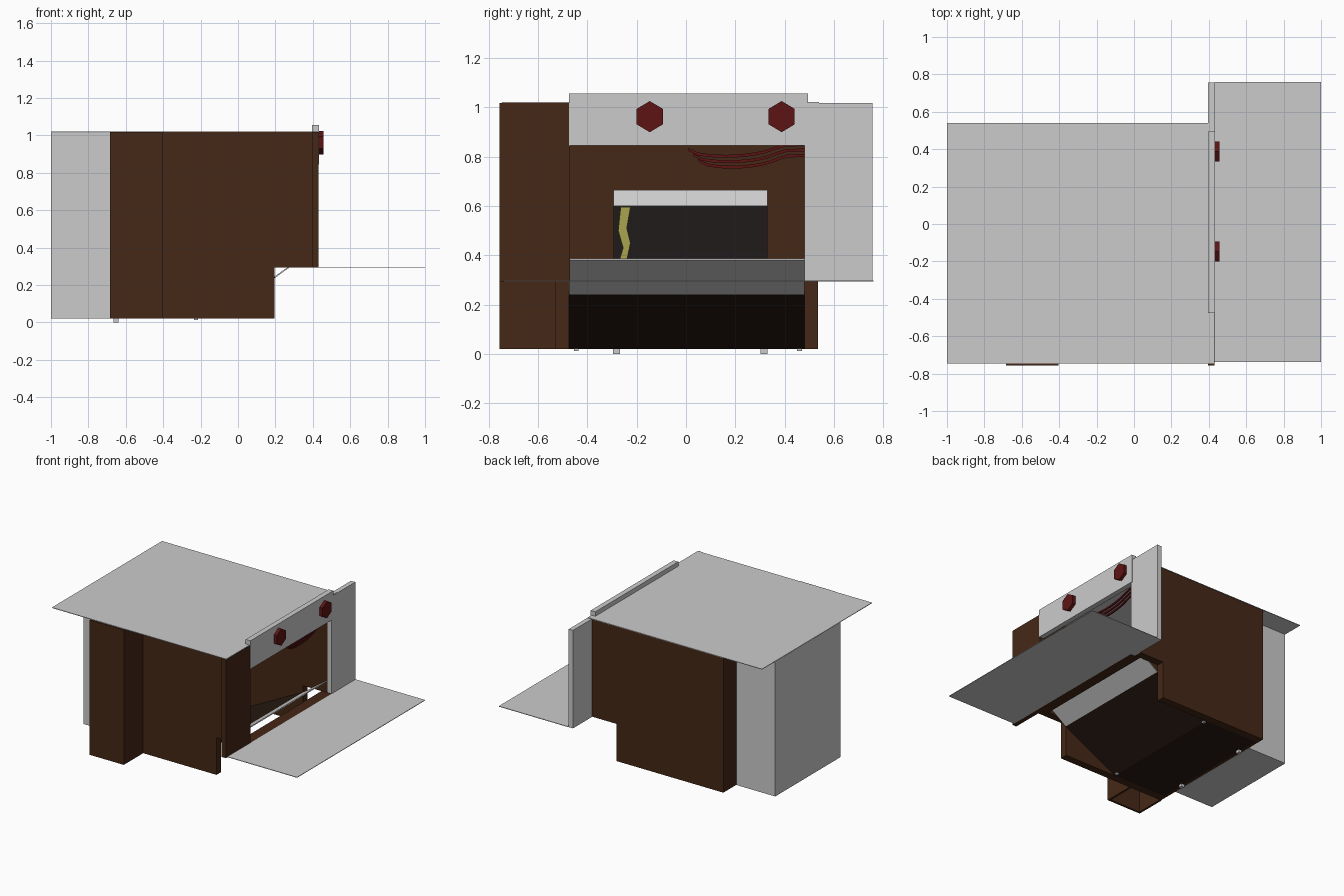
import bpy, bmesh, math

if "Cube" in bpy.data.objects:
    bpy.data.objects.remove(bpy.data.objects["Cube"])


def material(name, rgb):
    m = bpy.data.materials.new(name)
    m.diffuse_color = (*rgb, 1)
    m.use_nodes = True
    m.node_tree.nodes["Principled BSDF"].inputs["Base Color"].default_value = m.diffuse_color
    return m


BROWN = material("dark_wood", (0.06, 0.021, 0.008))
RED = material("dark_red", (0.11, 0.007, 0.007))
BLACK = material("soot", (0.014, 0.011, 0.01))
DARK = material("dark_floor", (0.02, 0.01, 0.006))
YELLOW = material("yellow", (0.4, 0.37, 0.08))


def prism(name, pts, axis, a, b, mat=None):
    """Extrude a 2D outline from a to b along x (pts are y,z) or y (pts are x,z)."""
    place = (lambda p, t: (t, p[0], p[1])) if axis == "x" else (lambda p, t: (p[0], t, p[1]))
    bm = bmesh.new()
    lo = [bm.verts.new(place(p, a)) for p in pts]
    hi = [bm.verts.new(place(p, b)) for p in pts]
    bm.faces.new(lo)
    bm.faces.new(hi[::-1])
    n = len(pts)
    for i in range(n):
        j = (i + 1) % n
        bm.faces.new((lo[i], hi[i], hi[j], lo[j]))
    bmesh.ops.recalc_face_normals(bm, faces=bm.faces)
    me = bpy.data.meshes.new(name)
    bm.to_mesh(me)
    bm.free()
    ob = bpy.data.objects.new(name, me)
    bpy.context.collection.objects.link(ob)
    if mat:
        me.materials.append(mat)
    return ob


def box(name, x, y, z, mat=None):
    return prism(name, [(x[0], z[0]), (x[1], z[0]), (x[1], z[1]), (x[0], z[1])], "y", y[0], y[1], mat)


# Stepped side walls
side = [(-0.68, 0.02), (0.195, 0.02), (0.195, 0.295), (0.395, 0.295), (0.395, 1.018), (-0.68, 1.018)]
prism("side_wall_front", side, "y", -0.53, -0.475, BROWN)
prism("side_wall_back", side, "y", 0.48, 0.535, BROWN)

# Rear wall and closet bump beside it (open underneath)
box("rear_wall", (-0.68, -0.66), (-0.475, 0.48), (0.02, 1.018), BROWN)
box("closet_outer", (-0.685, -0.405), (-0.757, -0.742), (0.02, 1.018), BROWN)
box("closet_side", (-0.42, -0.405), (-0.742, -0.53), (0.02, 1.018), BROWN)
box("closet_rear", (-0.685, -0.67), (-0.742, -0.53), (0.02, 1.018), BROWN)

# Flat floor, sloping floor and the grey ramp up to the opening
box("floor", (-0.66, -0.23), (-0.475, 0.48), (0.02, 0.026), DARK)
prism("sloped_floor", [(-0.23, 0.02), (0.2, 0.24), (0.196, 0.246), (-0.234, 0.026)],
      "y", -0.475, 0.48, DARK)
prism("ramp", [(0.2, 0.24), (0.395, 0.38), (0.391, 0.386), (0.196, 0.246)], "y", -0.475, 0.48)
box("opening_lip", (0.35, 0.43), (-0.475, 0.48), (0.293, 0.297), BROWN)

# Front panels either side of the opening, and header board
box("front_panel_left", (0.395, 0.43), (-0.757, -0.47), (0.293, 1.018), BROWN)
box("front_panel_right", (0.395, 0.43), (0.48, 0.757), (0.293, 1.018))
box("header", (0.396, 0.434), (-0.475, 0.495), (0.845, 1.055))

# Large flat sheets and rear box
box("roof_sheet", (-1, 0.427), (-0.747, 0.54), (1.018, 1.022))
box("shelf_sheet", (0.43, 1), (-0.738, 0.76), (0.293, 0.297))
box("rear_box", (-1, -0.681), (-0.38, 0.385), (0.02, 1.017))

# Hexagonal knobs
hexagon = [(0.061 * math.sin(i * math.pi / 3), 0.063 * math.cos(i * math.pi / 3)) for i in range(6)]
for n, y in enumerate((-0.147, 0.388)):
    prism(f"knob_{n + 1}", [(y + a, 0.962 + b) for a, b in hexagon], "x", 0.434, 0.458, RED)

# Dark recess on the rear wall with grey hood and a yellow strip
box("recess_panel", (-0.66, -0.652), (-0.295, 0.33), (0.1, 0.6), BLACK)
prism("recess_hood", [(-0.66, 0.6), (-0.62, 0.6), (-0.65, 0.665), (-0.66, 0.665)], "y", -0.295, 0.33)
prism("yellow_strip", [(-0.27, 0.38), (-0.24, 0.38), (-0.225, 0.45), (-0.24, 0.51), (-0.225, 0.595),
                       (-0.265, 0.595), (-0.275, 0.5), (-0.255, 0.43)], "x", -0.652, -0.645, YELLOW)

# Draped red swags under the header
for k in range(3):
    top, bot = [], []
    for i in range(13):
        t = i / 12
        z = 0.835 - 0.022 * k - 0.035 * math.sin(math.pi * min(t * 1.3, 1)) ** 0.5 + 0.02 * t
        top.append((0.01 + 0.02 * k + (0.47 - 0.02 * k) * t, z))
        bot.append((top[-1][0], z - 0.012))
    prism(f"swag_{k + 1}", top + bot[::-1], "x", 0.375 - 0.006 * k, 0.385 - 0.006 * k, RED)

# Small feet
for n, y in enumerate((-0.282, 0.317)):
    box(f"foot_{n + 1}", (-0.665, -0.64), (y - 0.014, y + 0.014), (0, 0.02))
for n, y in enumerate((-0.445, 0.46)):
    box(f"stud_{n + 1}", (-0.235, -0.215), (y - 0.01, y + 0.01), (0.012, 0.022))
